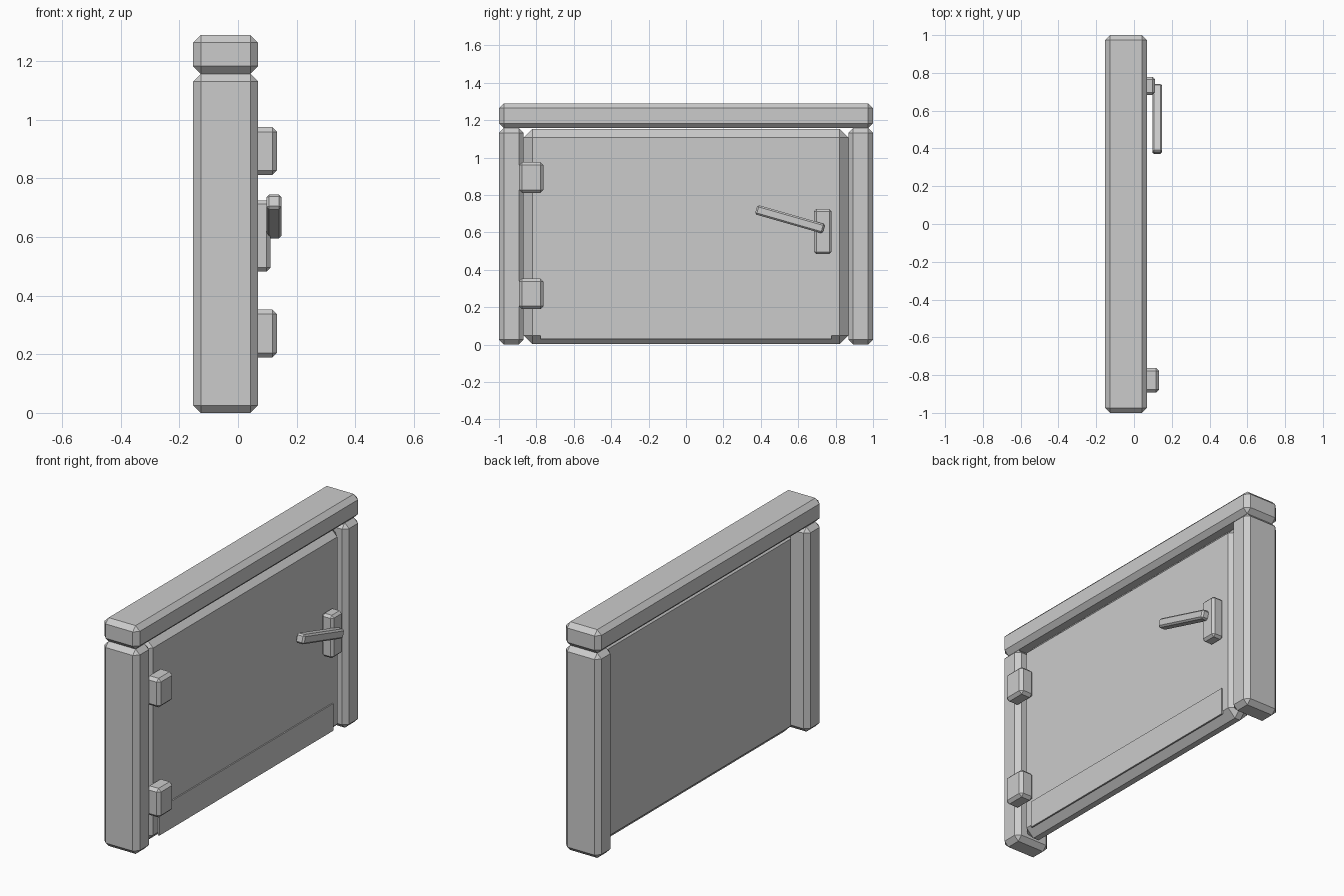
import bpy
import bmesh
import math
from mathutils import Matrix, Vector

if "Cube" in bpy.data.objects:
    bpy.data.objects.remove(bpy.data.objects["Cube"])

grey = bpy.data.materials.new("plain grey")
grey.diffuse_color = (0.6, 0.6, 0.6, 1)
grey.use_nodes = True
grey.node_tree.nodes["Principled BSDF"].inputs["Base Color"].default_value = grey.diffuse_color


def block(name, lo, hi, bevel=0.0, tilt=0.0):
    """Chamfered box between two corners, optionally tilted about x."""
    lo, hi = Vector(lo), Vector(hi)
    size = hi - lo
    bm = bmesh.new()
    bmesh.ops.create_cube(bm, size=1, matrix=Matrix.Diagonal((*size, 1)))
    if bevel:
        bmesh.ops.bevel(bm, geom=bm.edges[:], offset=bevel, segments=1,
                        affect='EDGES')
    mesh = bpy.data.meshes.new(name)
    bm.to_mesh(mesh)
    bm.free()
    mesh.materials.append(grey)
    obj = bpy.data.objects.new(name, mesh)
    obj.location = (lo + hi) / 2
    obj.rotation_euler.x = tilt
    bpy.context.collection.objects.link(obj)
    return obj


# Frame: two posts and the top beam
for side, y in (("left", -0.934), ("right", 0.934)):
    block(f"{side}_post", (-0.153, y - 0.066, 0), (0.068, y + 0.066, 1.157), 0.026)
block("top_beam", (-0.153, -1, 1.157), (0.068, 1, 1.29), 0.026)

# Door panel and its kick plate
block("door_panel", (-0.082, -0.868, 0.002), (0.045, 0.868, 1.152), 0.046)
block("kick_plate", (0.043, -0.777, 0.03), (0.052, 0.777, 0.184))

# Hinges
for side, z in (("lower", 0.271), ("upper", 0.893)):
    block(f"{side}_hinge", (0.045, -0.893, z - 0.082), (0.133, -0.762, z + 0.082), 0.016)

# Latch plate and tilted handle
block("latch_plate", (0.04, 0.684, 0.483), (0.111, 0.779, 0.725), 0.013)
block("handle", (0.097, 0.368, 0.644), (0.149, 0.744, 0.696), 0.009,
      tilt=math.radians(-16))
